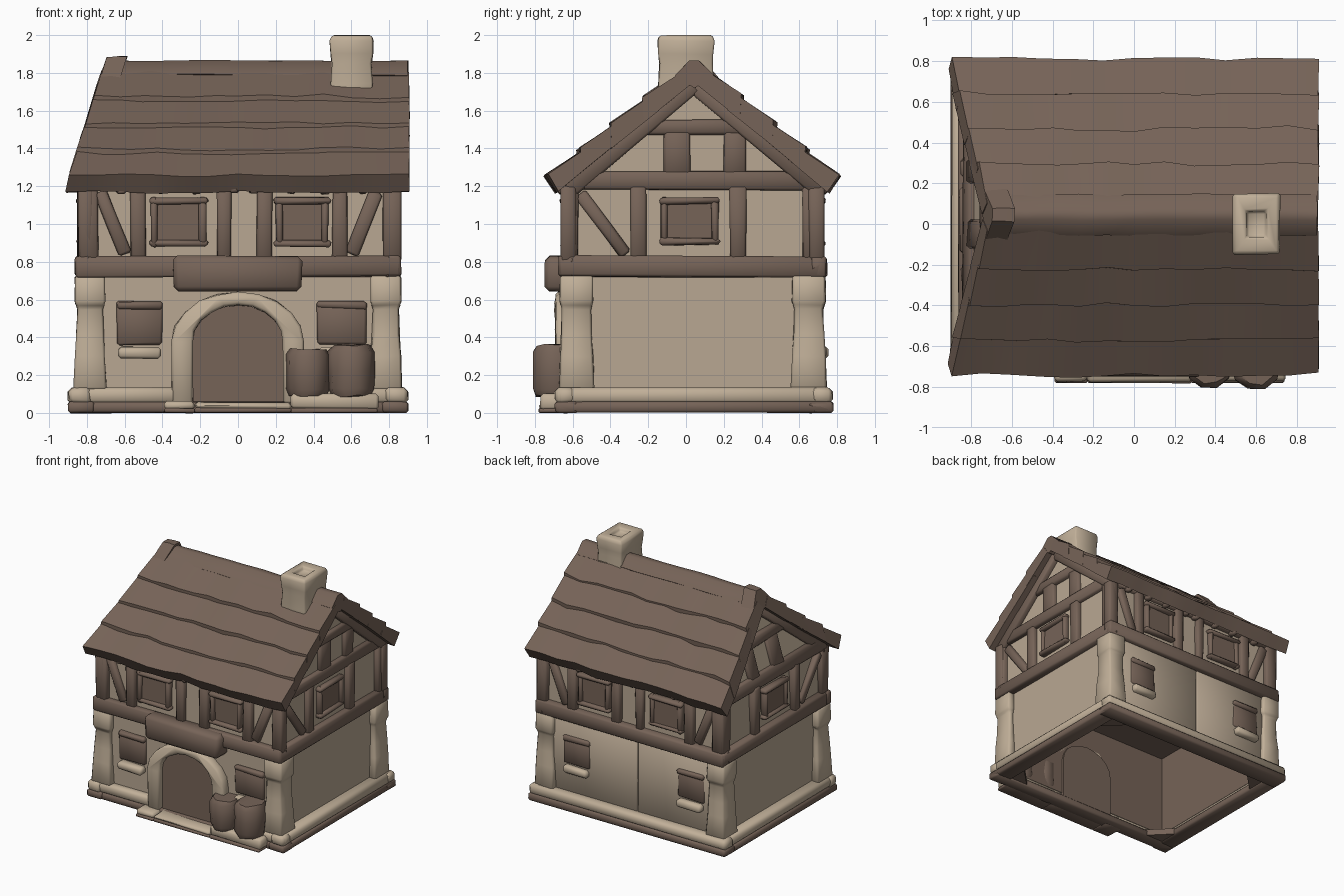
import bpy, bmesh, math, random
from mathutils import Vector

rng = random.Random(4)
if "Cube" in bpy.data.objects:
    bpy.data.objects.remove(bpy.data.objects["Cube"])


def material(name, rgb):
    m = bpy.data.materials.new(name)
    m.use_nodes = True
    m.diffuse_color = (*rgb, 1)
    m.node_tree.nodes["Principled BSDF"].inputs["Base Color"].default_value = (*rgb, 1)
    return m


BROWN = material("weathered brown", (0.18, 0.125, 0.096))
STONE = material("pale stone", (0.53, 0.43, 0.315))
PLASTER = material("tan plaster", (0.485, 0.39, 0.29))


def lean(v):
    # The left gable leans inward above the eaves
    v.x += 0.31 * max(0, v.z - 1.2) * min(1, max(0, -v.x / 0.8))


def loft(name, rings, mat, bevel=0.012, jitter=0.006, inner=None):
    """Skin closed rings of points and cap both ends."""
    bm = bmesh.new()
    rows = [[bm.verts.new(p) for p in r] for r in rings]
    for a, b in zip(rows, rows[1:]):
        for i in range(len(a)):
            j = (i + 1) % len(a)
            bm.faces.new((a[i], a[j], b[j], b[i]))
    bm.faces.new(rows[0])
    bm.faces.new(rows[-1])
    bmesh.ops.recalc_face_normals(bm, faces=bm.faces)
    for v in bm.verts:
        v.co += Vector([rng.uniform(-jitter, jitter) for _ in range(3)])
        lean(v.co)
    if bevel:
        sharp = [e for e in bm.edges if e.calc_face_angle(0) > 0.6]
        bmesh.ops.bevel(bm, geom=sharp, offset=bevel, segments=1, affect='EDGES')
    for f in bm.faces:
        if inner and f.normal.dot(inner) > 0.8:
            f.material_index = 1
    me = bpy.data.meshes.new(name)
    bm.to_mesh(me)
    bm.free()
    me.materials.append(mat)
    me.materials.append(BROWN)
    ob = bpy.data.objects.new(name, me)
    bpy.context.collection.objects.link(ob)
    bpy.ops.object.select_all(action='DESELECT')
    ob.select_set(True)
    bpy.context.view_layer.objects.active = ob
    bpy.ops.object.shade_smooth_by_angle(angle=math.radians(50))


# Wall coordinates: u along the wall, z up, d outward from the plaster
PLACE = {"front": lambda u, z, d: (u, -0.62 - d, z),
         "back": lambda u, z, d: (u, 0.69 + d, z),
         "right": lambda u, z, d: (0.81 + d, u, z),
         "left": lambda u, z, d: (-0.81 - d, u, z)}
INWARD = {"front": (0, 1, 0), "back": (0, -1, 0), "right": (-1, 0, 0), "left": (1, 0, 0)}


def prism(side, name, pts, d0, d1, mat, **kw):
    rings = [[PLACE[side](u, z, d) for u, z in pts] for d in (d0, d1)]
    loft(side + "_" + name, rings, mat, **kw)


def slab(side, name, u0, u1, z0, z1, d0, d1, mat=BROWN, **kw):
    prism(side, name, [(u0, z0), (u1, z0), (u1, z1), (u0, z1)], d0, d1, mat, **kw)


def brace(side, name, a, b, w, d1):
    a, b = Vector(a), Vector(b)
    n = (b - a).orthogonal().normalized() * w / 2
    prism(side, name, [a - n, b - n, b + n, a + n], -0.03, d1, BROWN)


def window(side, u0, u1, z0, z1):
    w = 0.035
    slab(side, "window_pane", u0 + .02, u1 - .02, z0 + .02, z1 - .02, -0.02, 0.02, bevel=0)
    for a, b in ((z0, z0 + w), (z1 - w, z1)):
        slab(side, "window_rail", u0 - .01, u1 + .01, a, b, -0.02, 0.045)
    for a, b in ((u0, u0 + w), (u1 - w, u1)):
        slab(side, "window_stile", a, b, z0, z1, -0.02, 0.04)


# Hollow lower walls, foundations and girding beams
for side in PLACE:
    wide = side in ("front", "back")
    a, b = (-0.81, 0.81) if wide else (-0.62, 0.69)
    slab(side, "lower_wall", a, b, 0.08, 0.77, -0.035, 0, PLASTER, bevel=0, jitter=0,
         inner=Vector(INWARD[side]))
    e = 0.09 if wide else 0.075
    out = 0.06 if side == "front" else 0.085
    slab(side, "foundation", a - e, b + e, 0, 0.06, -0.05, out + 0.005, jitter=0.003)
    # The plinth is broken at the doorway
    for p, q in ((a - e, -0.3), (0.3, b + e)) if side == "front" else ((a - e, b + e),):
        slab(side, "plinth", p, q, 0.05, 0.135, -0.03, out, STONE, bevel=0.02, jitter=0.004)
    slab(side, "girding_beam", a - 0.05, b + 0.05, 0.72, 0.83, -0.03, 0.055)
    slab(side, "top_plate", a - 0.03, b + 0.03, 1.18, 1.28 if not wide else 1.22, -0.05, 0.035)

# Corner piers wrapped round the walls, over angled foundation corners
for sx, sy, nm in ((-1, -1, "front_left"), (1, -1, "front_right"), (-1, 1, "back_left"), (1, 1, "back_right")):
    rings = []
    for z, r in ((0.12, .02), (0.3, .012), (0.42, .004), (0.56, .0), (0.58, .014), (0.73, .012)):
        x0, xw, x1 = sx * (0.715 - r), sx * 0.795, sx * (0.85 + r)
        y0, yw, y1 = (0.035 + sy * k for k in (0.54 - r, 0.64, 0.69 + r))
        rings.append([(x0, y1, z), (x1, y1, z), (x1, y0, z), (xw, y0, z), (xw, yw, z), (x0, yw, z)])
    loft(nm + "_pier", rings, STONE, bevel=0.012, jitter=0.004)
    corner = [(0.78, 0.62), (0.6, 0.62), (0.78, 0.44)]
    loft(nm + "_foundation_corner", [[(sx * x, 0.035 + sy * y, z) for x, y in corner] for z in (0.01, 0.06)],
         BROWN, bevel=0, jitter=0)

# Upper storey infill and attic
slab("right", "upper_storey", -0.62, 0.69, 0.76, 1.26, -1.62, 0, PLASTER,
     bevel=0, jitter=0, inner=Vector((0, 0, -1)))
prism("right", "attic", [(-0.62, 1.2), (0.69, 1.2), (0.69, 1.24), (0.04, 1.76), (-0.62, 1.24)],
      -1.62, 0, PLASTER, bevel=0, jitter=0)

# Timber framing on the long walls
for side in ("front", "back"):
    for a, b in ((-.84, -.74), (-.57, -.49), (-.11, -.04), (.1, .18), (.5, .58), (.77, .86)):
        slab(side, "post", a, b, 0.8, 1.2, -0.04, 0.04)
    for s in (-1, 1):
        brace(side, "brace", (s * 0.73, 1.17), (s * 0.6, 0.84), 0.07, 0.03)
    for u in (-.62, -.4, -.22, -.02, .08, .28, .46, .66):
        slab(side, "rafter_end", u - .025, u + .025, 1.16, 1.21, 0, 0.06)
    window(side, -0.46, -0.17, 0.88, 1.14)
    window(side, 0.2, 0.48, 0.88, 1.14)

# Timber framing on the gable walls
for side in ("left", "right"):
    for a, b in ((-.66, -.57), (-.29, -.21), (.23, .32), (.62, .73)):
        slab(side, "post", a, b, 0.8, 1.2, -0.04, 0.04)
    brace(side, "brace", (-0.56, 1.16), (-0.32, 0.84), 0.065, 0.03)
    window(side, -0.13, 0.17, 0.89, 1.14)
    slab(side, "collar_beam", -0.25, 0.33, 1.47, 1.55, -0.04, 0.035)
    for a, b in ((-.12, .02), (.2, .32)):
        slab(side, "gable_post", a, b, 1.25, 1.5, -0.04, 0.03)
    for s in (-1, 1):
        brace(side, "rake_beam", (0.04 + s * 0.67, 1.185), (0.04, 1.745), 0.1, 0.045)

# Lower windows and their sills
for side, u0, u1 in (("front", -.64, -.4), ("front", .42, .68), ("back", .38, .62), ("back", -.66, -.42)):
    slab(side, "lower_window", u0, u1, 0.36, 0.59, -0.02, 0.022)
    slab(side, "lower_lintel", u0, u1, 0.55, 0.59, -0.02, 0.035)
    slab(side, "window_sill", u0 + .01, u1 - .01, 0.29, 0.35, -0.02, 0.06, STONE, bevel=0.015)
for a, b in ((-.72, -.055), (-.045, .72)):
    slab("back", "wall_panel", a, b, 0.12, 0.72, -0.02, 0.014, PLASTER, bevel=0.004, jitter=0.002)


# Arched doorway
def arch(r, spring, flat, foot):
    pts = [(r * math.cos(t * math.pi / 10), spring + flat * math.sin(t * math.pi / 10)) for t in range(11)]
    return [(r, foot)] + pts + [(-r, foot)]


outer, hole = arch(0.35, 0.38, 0.26, 0.05), arch(0.24, 0.38, 0.19, 0.05)
prism("front", "door_surround", outer + hole[::-1], -0.03, 0.07, STONE, bevel=0.014, jitter=0.004)
prism("front", "door", hole, -0.05, 0.025, BROWN, bevel=0, jitter=0.002)
slab("front", "door_canopy", -0.34, 0.34, 0.645, 0.83, -0.02, 0.13, bevel=0.025)

# Front steps
for a, b, h in ((-.39, -.23, .06), (-.23, .28, .055), (.28, .74, .1)):
    slab("front", "step_foot", a, b, 0, 0.025, 0, 0.16, bevel=0.006, jitter=0.003)
    slab("front", "step_stone", a, b, 0.018, h, 0, 0.155, STONE, bevel=0.015)

# Barrels beside the door
for x, r, h in ((0.37, 0.118, 0.34), (0.6, 0.125, 0.36)):
    rings = []
    for t, k in ((0, .84), (.14, .98), (.5, 1), (.86, .98), (1, .8)):
        rings.append([(x + r * k * math.cos(i * math.pi / 5), -0.69 + r * k * math.sin(i * math.pi / 5),
                       0.09 + (h - 0.09) * t) for i in range(10)])
    loft("barrel", rings, BROWN, bevel=0, jitter=0.006)

# Roof: overlapping courses with sloped lower lips on each side, then the ridge
ridge = Vector((0.042, 1.75))
for side, eave in (("front", Vector((-0.675, 1.175))), ("back", Vector((0.745, 1.175)))):
    along = (ridge - eave).normalized()
    normal = Vector((-along.y, along.x)) if side == "front" else Vector((along.y, -along.x))
    for c in range(4):
        s0, s1 = c * 0.222, 0.9 if c == 3 else c * 0.222 + 0.24
        lip = 0.08 if c else 0.01
        rings = []
        for i in range(13):
            j, k = rng.uniform(-.012, .012), rng.uniform(-.005, .005)
            quad = ((s0 + j - lip, 0), (s0 + j, 0.108 + k), (s1, 0.086 + k), (s1, 0))
            pts = [eave + along * s + normal * n for s, n in quad]
            rings.append([(-0.912 + 0.1515 * i, p.x, p.y) for p in pts])
        loft(side + "_roof_course", rings, BROWN, bevel=0, jitter=0.004)


def ridge_cap(name, x0, x1, w, top, drop, n):
    prof = ((-w, top - drop), (-w * .25, top - .005), (w * .25, top - .005), (w, top - drop), (0, top - .15))
    loft(name, [[(x0 + (x1 - x0) * i / n, 0.045 + y, z) for y, z in prof] for i in range(n + 1)],
         BROWN, bevel=0, jitter=0.004)


ridge_cap("ridge_cap", -0.89, 0.9, 0.1, 1.87, 0.08, 10)
ridge_cap("ridge_end", -0.91, -0.8, 0.125, 1.89, 0.12, 2)

# Chimney with a shallow flue
rings = []
for z, rx, ry in ((1.6, .1, .14), (1.74, .113, .145), (1.85, .106, .14), (1.9, .112, .145), (1.97, .115, .15),
                  (2.0, .105, .14), (1.995, .05, .065), (1.965, .045, .06)):
    rings.append([(0.602 + sx * rx, sy * ry, z) for sx, sy in ((-1, -1), (1, -1), (1, 1), (-1, 1))])
loft("chimney", rings, STONE, bevel=0.01, jitter=0.003)
